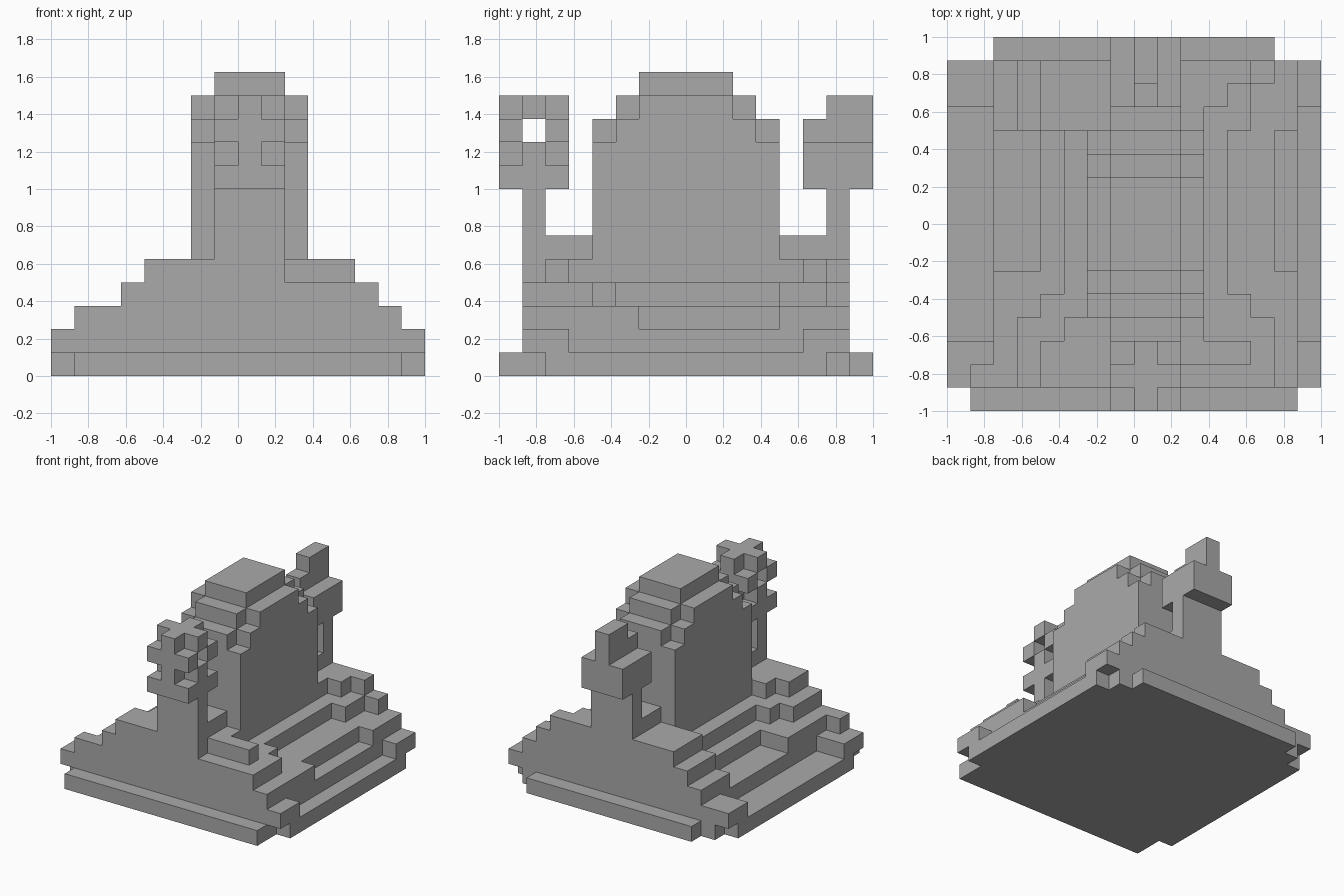
import bpy
import bmesh
from mathutils import Vector

U = 0.125  # edge of one block

cube = bpy.data.objects.get("Cube")
if cube:
    bpy.data.objects.remove(cube, do_unlink=True)

stone = bpy.data.materials.new("grey_stone")
stone.use_nodes = True
stone.diffuse_color = (0.4, 0.4, 0.4, 1)
stone.node_tree.nodes["Principled BSDF"].inputs["Base Color"].default_value = (0.4, 0.4, 0.4, 1)


def box(x0, x1, y0, y1, z0, z1):
    """Set of grid cells filling a box."""
    return {(x, y, z) for x in range(x0, x1) for y in range(y0, y1) for z in range(z0, z1)}


def layer(z, rows):
    """One block-high layer from (y start, y end, x start, x end) strips."""
    cells = set()
    for y0, y1, x0, x1 in rows:
        cells |= box(x0, x1, y0, y1, z, z + 1)
    return cells


def build(name, cells):
    """Outer skin of a set of cells as one flat-faced mesh."""
    bm = bmesh.new()
    verts = {}

    def corner(p):
        key = tuple(round(c) for c in p)
        if key not in verts:
            verts[key] = bm.verts.new(Vector(key) * U)
        return verts[key]

    for cell in cells:
        for axis in range(3):
            for side in (0, 1):
                step = Vector((0, 0, 0))
                step[axis] = 2 * side - 1
                if tuple(int(c + s) for c, s in zip(cell, step)) in cells:
                    continue
                u, v = Vector((0, 0, 0)), Vector((0, 0, 0))
                u[(axis + 1) % 3] = v[(axis + 2) % 3] = 1
                o = Vector(cell)
                o[axis] += side
                quad = [o, o + u, o + u + v, o + v]
                if not side:
                    quad.reverse()
                bm.faces.new([corner(p) for p in quad])
    bmesh.ops.dissolve_limit(bm, angle_limit=0.01, verts=bm.verts, edges=bm.edges)
    mesh = bpy.data.meshes.new(name)
    bm.to_mesh(mesh)
    bm.free()
    mesh.materials.append(stone)
    obj = bpy.data.objects.new(name, mesh)
    bpy.context.collection.objects.link(obj)


# Bottom slab with notched corners
build("ground_slab", layer(0, [
    (-8, -6, -7, 7), (-6, 6, -8, 8), (6, 7, -7, 7), (7, 8, -6, 6)]))

# Stepped terraces, lowest first
terraces = layer(1, [(-7, -5, -8, 8), (-5, 5, -6, 7), (5, 7, -8, 8)])
terraces |= layer(2, [(-7, -6, -7, 7), (-6, -2, -6, 7), (-2, 4, -4, 6), (4, 7, -6, 7)])
terraces |= layer(3, [(-7, -4, -5, 6), (-4, -3, -4, 5), (-3, 4, -3, 4),
                      (4, 6, -5, 5), (6, 7, -5, 6)])
terraces |= layer(4, [(-7, -6, -4, 2), (-6, -5, -4, 5), (-5, -4, -3, 3), (-4, 4, -2, 3),
                      (4, 5, -4, 3), (5, 6, -4, 4), (6, 7, -4, 5)])
build("stepped_terraces", terraces)

# Central block with stepped, rounded crown
body = box(-2, 3, -4, 4, 5, 10)
for half, z in ((4, 10), (3, 11), (2, 12)):
    body |= box(-1, 2, -half, half, z, z + 1)
    if half < 4:
        body |= box(-2, 3, -half, half, z - 1, z)
body |= box(-2, 3, -2, 2, 11, 12)
build("central_block", body)

# Posts, each with a low link to the central block
build("front_post", box(-1, 2, -7, -6, 5, 8) | box(-1, 2, -6, -4, 5, 6))
build("rear_post", box(-1, 2, 6, 7, 5, 8) | box(-1, 2, 4, 6, 5, 6))

# Front ornament: plate, cross, pair of bars, cross
ornament = box(-1, 2, -8, -5, 8, 9)
for z in (9, 11):
    ornament |= box(0, 1, -8, -5, z, z + 1) | box(-1, 2, -7, -6, z, z + 1)
for y in (-8, -6):
    ornament |= box(-1, 2, y, y + 1, 10, 11)
build("front_ornament", ornament)

# Rear ornament: wide block with a stepped fin
build("rear_ornament", box(-1, 2, 5, 8, 8, 10) | box(0, 1, 5, 8, 10, 11) | box(0, 1, 6, 8, 11, 12))
